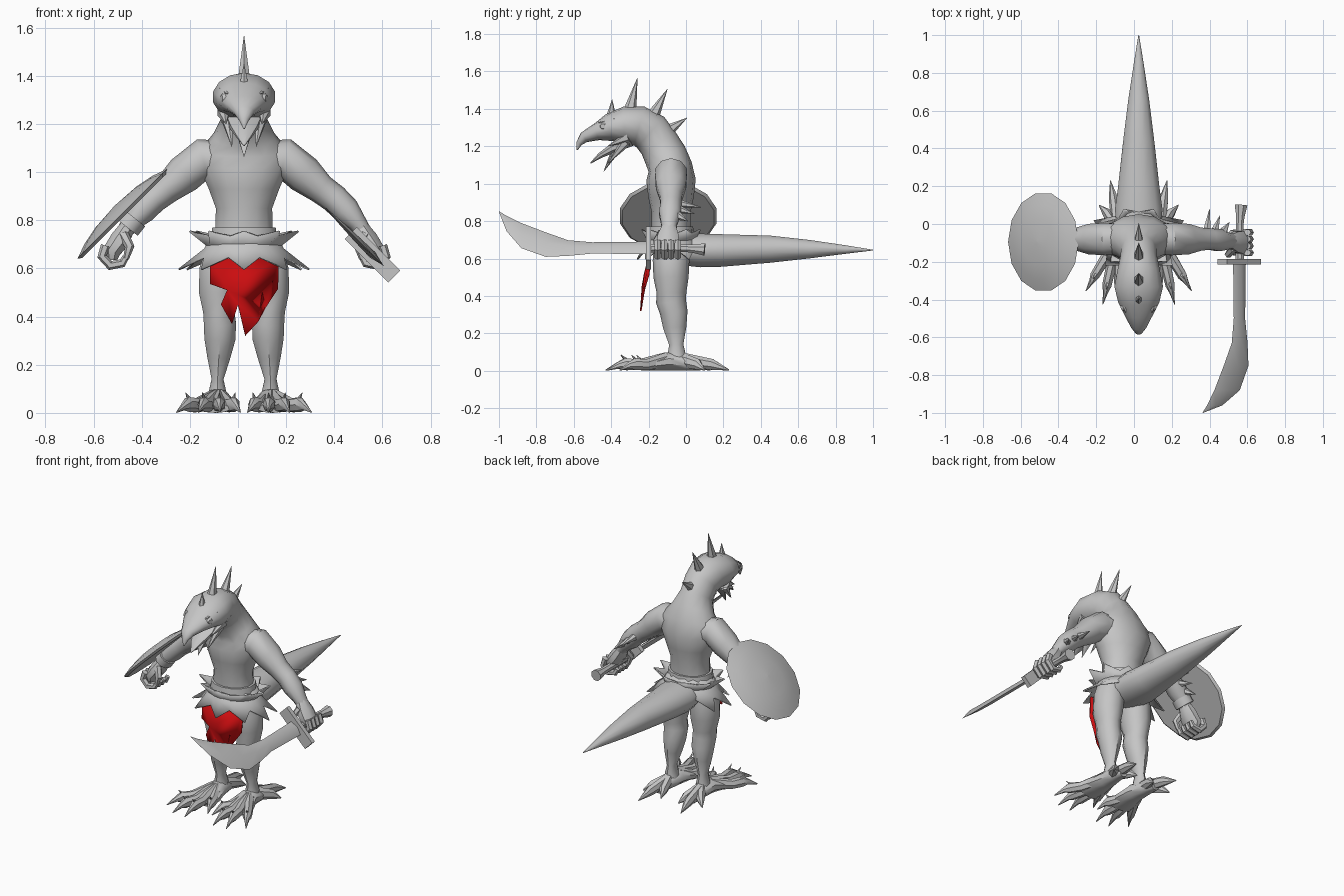
import bpy, bmesh, math
from mathutils import Vector as V

CX = 0.025  # body centre line


def material(name, rgb):
    m = bpy.data.materials.new(name)
    m.diffuse_color = (*rgb, 1)
    return m


GREY = material("grey_hide", (0.56, 0.56, 0.56))
RED = material("red_cloth", (0.6, 0.004, 0.005))


def finish(name, bm, mat=GREY, thick=0):
    bmesh.ops.recalc_face_normals(bm, faces=bm.faces)
    me = bpy.data.meshes.new(name)
    bm.to_mesh(me)
    bm.free()
    me.materials.append(mat)
    ob = bpy.data.objects.new(name, me)
    bpy.context.collection.objects.link(ob)
    if thick:
        s = ob.modifiers.new("thickness", 'SOLIDIFY')
        s.thickness = thick
        s.offset = 0
    return ob


def loft(name, rings, caps=True, thick=0):
    """Skin a list of closed rings; nothing goes below the ground."""
    bm = bmesh.new()
    vs = [[bm.verts.new((p[0], p[1], max(p[2], 0))) for p in r] for r in rings]
    n = len(rings[0])
    for a, b in zip(vs, vs[1:]):
        for i in range(n):
            j = (i + 1) % n
            bm.faces.new((a[i], a[j], b[j], b[i]))
    if caps:
        bm.faces.new(vs[0])
        bm.faces.new(vs[-1])
    return finish(name, bm, thick=thick)


def tube(name, pts, n=10, ref=(1, 0, 0)):
    """Elliptical tube; each point is x, y, z, radius along ref, other radius."""
    P = [V(p[:3]) for p in pts]
    rings = []
    for i, p in enumerate(pts):
        t = (P[min(i + 1, len(P) - 1)] - P[max(i - 1, 0)]).normalized()
        u = (V(ref) - t * t.dot(V(ref))).normalized()
        w = t.cross(u)
        off = math.pi / n
        rings.append([P[i] + u * p[3] * math.cos(off + k * math.tau / n)
                      + w * p[-1] * math.sin(off + k * math.tau / n) for k in range(n)])
    return loft(name, rings)


def spike(name, base, tip, r, r2=None, n=6, ref=(1, 0, 0)):
    return tube(name, [(*base, r, r2 or r), (*tip, 0.001, 0.001)], n, ref)


# Torso, neck and beaked head: y, z, half width, half depth
spine = [(-.08, .58, .15, .09), (-.08, .66, .145, .1), (-.08, .75, .122, .105), (-.08, .85, .12, .105),
         (-.08, .93, .15, .122), (-.08, 1.02, .19, .132), (-.085, 1.09, .185, .118),
         (-.11, 1.15, .13, .115), (-.145, 1.215, .095, .108), (-.19, 1.275, .1, .11),
         (-.25, 1.308, .115, .108), (-.33, 1.312, .132, .1), (-.41, 1.3, .112, .074),
         (-.48, 1.275, .076, .045), (-.545, 1.248, .042, .03), (-.572, 1.215, .02, .016),
         (-.582, 1.18, .003, .003)]
tube("torso_and_head", [(CX, *s) for s in spine], 14)

# Lower jaw with chin spikes
tube("lower_jaw", [(CX, -.3, 1.235, .085, .04), (CX, -.4, 1.185, .06, .026),
                   (CX, -.46, 1.15, .035, .016), (CX, -.51, 1.11, .003, .003)], 8)
spike("chin_spike", (CX, -.37, 1.19), (CX, -.44, 1.065), .045, .025)

# Crest of spikes along the head and neck
for base, tip, r in [((-.40, 1.35), (-.395, 1.45), .03), ((-.30, 1.39), (-.26, 1.565), .035),
                     ((-.175, 1.365), (-.10, 1.505), .035), ((-.085, 1.29), (.005, 1.352), .03)]:
    spike("crest_spike", (CX, *base), (CX, *tip), r * .8, r)

# Tail
tube("tail", [(CX, *p) for p in [(-.06, .65, .12, .085), (.08, .643, .13, .093), (.19, .643, .114, .09),
                                 (.45, .65, .084, .075), (.66, .65, .057, .051), (.85, .648, .027, .024),
                                 (1, .645, .002, .002)]], 12)

for side, label in ((-1, "right"), (1, "left")):
    def at(dx, y, z):
        return (CX + side * dx, y, z)

    def limb(name, pts, n=10, ref=(1, 0, 0)):
        return tube(f"{label}_{name}", [(*at(*p[:3]), *p[3:]) for p in pts], n, ref)

    # Eye, brow and cheek spikes
    limb("eye", [(.07, -.437, 1.307, .014), (.083, -.441, 1.307, .022), (.094, -.446, 1.307, .014)],
         8, (0, 1, 0))
    spike(f"{label}_brow", at(.075, -.38, 1.34), at(.07, -.47, 1.325), .03, .018)
    spike(f"{label}_cheek_spike", at(.085, -.31, 1.25), at(.075, -.42, 1.2), .03)
    spike(f"{label}_jaw_spike", at(.07, -.32, 1.225), at(.05, -.42, 1.105), .028)

    # Arm
    limb("arm", [(.08, -.08, 1.04, .08, .09), (.17, -.08, 1.055, .09, .085), (.25, -.08, .99, .085, .08),
                 (.32, -.08, .93, .064, .062), (.375, -.08, .89, .058, .06), (.425, -.085, .84, .062, .058),
                 (.47, -.09, .79, .046, .04), (.495, -.09, .755, .04, .034)], 10, (0, 1, 0))
    # Fist: palm, curled fingers and thumb
    limb("palm", [(.485, -.09, .77, .04, .035), (.515, -.095, .72, .06, .045),
                  (.55, -.098, .67, .066, .04), (.55, -.098, .635, .05, .025)], 8, (0, 1, 0))
    for k in range(4):
        y = -.152 + k * .036
        limb("finger", [(.575, y, .695, .018, .02), (.59, y, .65, .02, .02),
                        (.555, y, .612, .019, .02), (.505, y, .622, .016, .018),
                        (.49, y, .65, .012, .014)], 6, (0, 1, 0))
    limb("thumb", [(.5, -.13, .74, .022), (.475, -.16, .69, .02), (.49, -.155, .64, .012)], 6, (0, 1, 0))

    # Spikes on the back of the forearm
    for dx, z, tip in [(.36, .895, (.375, .08, .875)), (.40, .865, (.43, .045, .84)),
                       (.445, .83, (.48, .01, .80))]:
        spike(f"{label}_forearm_spike", at(dx, -.045, z), at(*tip), .025)

    # Leg: thigh, knee, calf and ankle
    limb("leg", [(.075, -.08, .69, .08, .09), (.1, -.08, .59, .09, .098), (.105, -.08, .5, .087, .094),
                 (.105, -.078, .42, .068, .08), (.1, -.08, .37, .07, .08), (.1, -.065, .31, .068, .074),
                 (.105, -.06, .23, .05, .062), (.11, -.052, .14, .026, .038),
                 (.11, -.05, .08, .04, .05), (.11, -.05, .03, .045, .055)], 10)
    # Foot: sole, front toes with claws and heel toes
    limb("sole", [(.12, .08, .018, .025, .02), (.115, 0, .04, .045, .04), (.11, -.09, .05, .06, .05),
                  (.115, -.17, .035, .085, .035), (.125, -.24, .02, .07, .02)], 10)
    for tx, ty in [(.28, -.355), (.19, -.425), (.1, -.43), (.015, -.32)]:
        def mix(f):
            return (.11 + (tx - .11) * f, -.07 + (ty + .07) * f)
        limb("front_toe", [(*mix(.1), .06, .03, .04), (*mix(.5), .032, .028, .03),
                           (*mix(.72), .035, .026, .032), (*mix(.82), .028, .014, .018),
                           (*mix(1), .003, .002, .003)], 7)
        x, y = mix(.66)
        spike(f"{label}_knuckle_spike", at(x, y, .045), at(*mix(.78), .085), .014, n=5)
    for tx, ty in [(.15, .23), (.06, .13), (.21, .1)]:
        limb("heel_toe", [(.112, -.03, .06, .03, .04), (.11 + (tx - .11) * .6, ty * .6, .034, .025, .03),
                          (tx, ty, .004, .002, .003)], 7)


# Ragged skirt layers round the hips
def skirt(name, top, mid, low, tips):
    n = tips * 2

    def ring(rx, ry, z, alt=None):
        out = []
        for i in range(n):
            a = math.tau * (i + .5) / n
            x, y, h = alt if alt and i % 2 else (rx, ry, z)
            out.append((CX + x * math.cos(a), -.075 + y * math.sin(a), h))
        return out
    loft(name, [ring(*top), ring(*mid), ring(*low[0], low[1])], False, .008)


skirt("skirt_lower", (.125, .108, .755), (.165, .14, .68), ((.19, .15, .645), (.275, .185, .595)), 9)
skirt("skirt_upper", (.13, .105, .66), (.16, .13, .7), ((.165, .135, .735), (.23, .16, .755)), 9)
tube("waistband", [(CX, -.08, .7, .145, .125), (CX, -.08, .77, .135, .118)], 14)

# Torn red loincloth, bowed round the front
outline = [(-.115, .64), (-.115, .535), (-.045, .51), (-.07, .45), (-.025, .37), (0, .45), (.03, .32),
           (.085, .38), (.1, .5), (.115, .44), (.165, .515), (.17, .64)]
bm = bmesh.new()
bm.faces.new([bm.verts.new((x, 0, z)) for x, z in outline])
bmesh.ops.triangulate(bm, faces=bm.faces)
for v in bm.verts:
    v.co.y = -.225 + 1.6 * (v.co.x - CX) ** 2 - (.6 - v.co.z) * .06
finish("loincloth", bm, RED, .008)

# Domed round shield and wristband on the right arm
out = V((-.7071, 0, .7071))
centre = V((-.48, -.095, .828))
tube("shield", [(*(centre + out * h), r) for h, r in
                [(-.012, .25), (0, .264), (.022, .2), (.038, .12), (.046, .003)]], 14, (0, 1, 0))
along = V((-.62, 0, -.78))
wrist = V((-.445, -.09, .79))
tube("wristband", [(*(wrist + along * h), .06, .056) for h in (-.025, .025)], 10, (0, 1, 0))

# Curved sword: the blade lies in the plane of y and the slanted direction up
grip = V((.56, 0, .655))
up = V((-.7071, 0, .7071))
flat = V((.7071, 0, .7071))
blade = []
for y, hi, lo, t in [(-.2, .05, -.045, .016), (-.5, .045, -.04, .016), (-.63, .06, -.058, .016),
                     (-.75, .12, -.065, .015), (-.88, .19, 0, .013), (-.96, .245, .13, .008),
                     (-1, .28, .275, .001)]:
    p = grip + V((0, y, 0))
    mid = p + up * (hi + lo) / 2
    blade.append([p + up * hi, mid + flat * t, p + up * lo, mid - flat * t])
loft("sword_blade", blade)
tube("sword_guard", [(*(grip + V((0, -.2, 0)) + up * s), .02, .05) for s in (-.125, .13)], 4, (0, 1, 0))
tube("sword_handle", [(.56, -.2, .655, .024), (.56, 0, .655, .022), (.563, .04, .652, .024),
                      (.567, .1, .648, .036)], 8)

# Smooth shading that keeps sharp edges
for ob in bpy.context.scene.objects:
    ob.select_set(True)
    bpy.context.view_layer.objects.active = ob
bpy.ops.object.shade_smooth_by_angle(angle=math.radians(40))
